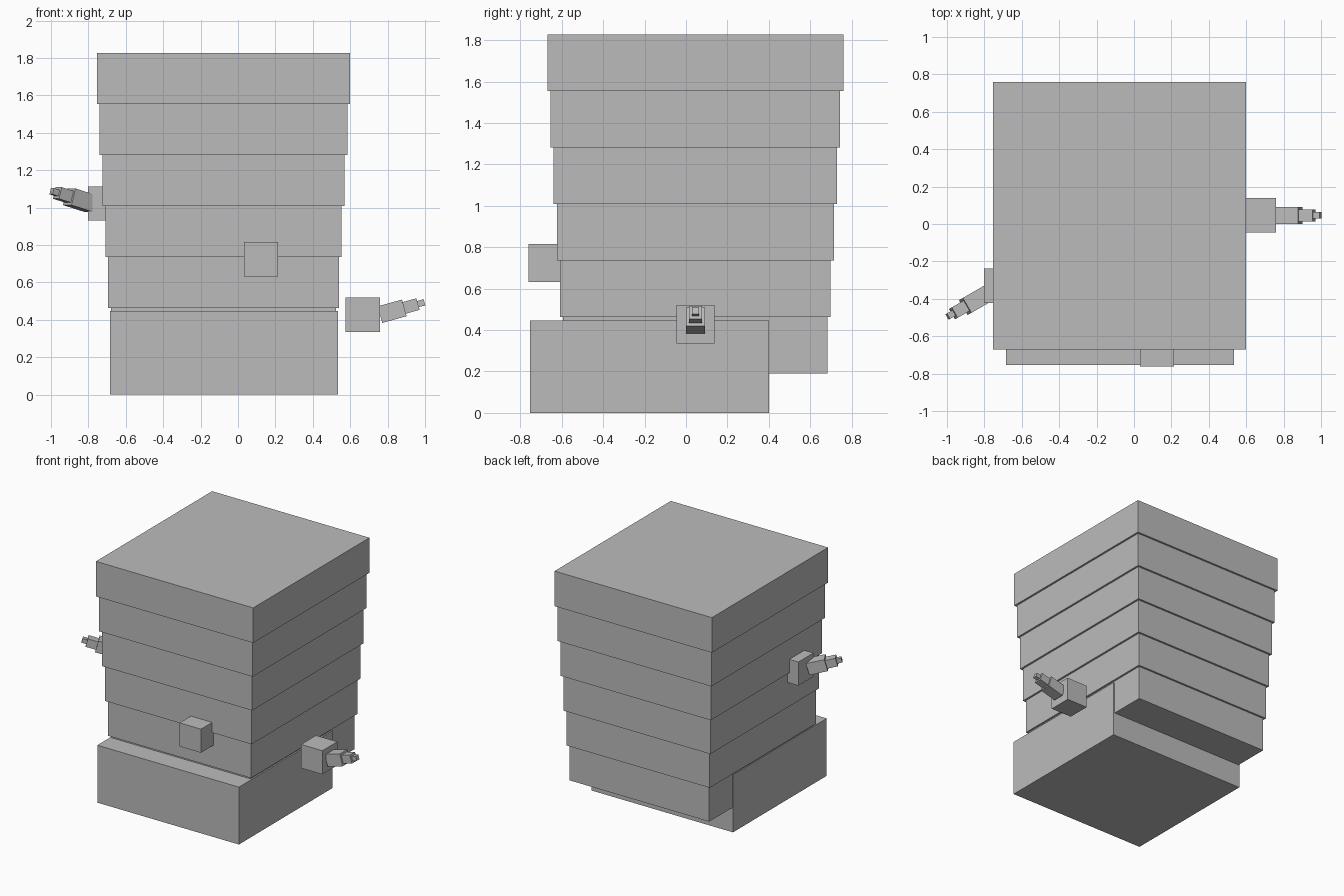
import bpy
from math import radians
from mathutils import Matrix, Vector

if "Cube" in bpy.data.objects:
    bpy.data.objects.remove(bpy.data.objects["Cube"])

grey = bpy.data.materials.new("plain grey")
grey.diffuse_color = (0.5, 0.5, 0.5, 1)
grey.use_nodes = True
grey.node_tree.nodes["Principled BSDF"].inputs["Base Color"].default_value = grey.diffuse_color


def box(name, lo, hi, matrix=Matrix()):
    """Box between two corners, optionally placed by a matrix."""
    lo, hi = Vector(lo), Vector(hi)
    bpy.ops.mesh.primitive_cube_add(size=1)
    ob = bpy.context.object
    ob.name = name
    place = Matrix.Translation((lo + hi) / 2) @ Matrix.Diagonal((*(hi - lo), 1))
    ob.data.transform(matrix @ place)
    ob.data.materials.append(grey)
    return ob


# Base block, set forward
box("base_block", (-0.685, -0.753, 0), (0.535, 0.40, 0.447))

# Stack of tiers, each a little larger than the one below
TIERS, STEP, Z0 = 6, 0.273, 0.19
for i in range(TIERS):
    g = 0.0153 * (TIERS - 1 - i)
    z = Z0 + i * STEP
    box(f"tier_{i + 1}", (-0.755 + g, -0.67 + g, z),
        (0.60 - g, 0.76 - g, z + STEP))

# Knobs, two of which carry a tapering three-part twig
KNOB = 0.184
TWIG = [(0.135, 0.092), (0.076, 0.064), (0.036, 0.034)]  # length, thickness


def knob(name, centre):
    c, h = Vector(centre), Vector((KNOB / 2,) * 3)
    box(name, c - h, c + h)


def twig(name, centre, heading):
    m = (Matrix.Translation(centre) @ Matrix.Rotation(radians(heading), 4, 'Z')
         @ Matrix.Translation((KNOB / 2, 0, 0))
         @ Matrix.Rotation(radians(-15.5), 4, 'Y'))
    start = 0
    for i, (length, t) in enumerate(TWIG):
        box(f"{name}_{i + 1}", (start, -t / 2, -t / 2),
            (start + length, t / 2, t / 2), m)
        start += length


RIGHT, LEFT = (0.667, 0.046, 0.428), (-0.71, -0.33, 1.022)
knob("front_knob", (0.123, -0.67, 0.724))
knob("right_knob", RIGHT)
knob("left_knob", LEFT)
twig("right_twig", RIGHT, 0)
twig("left_twig", LEFT, 210)
